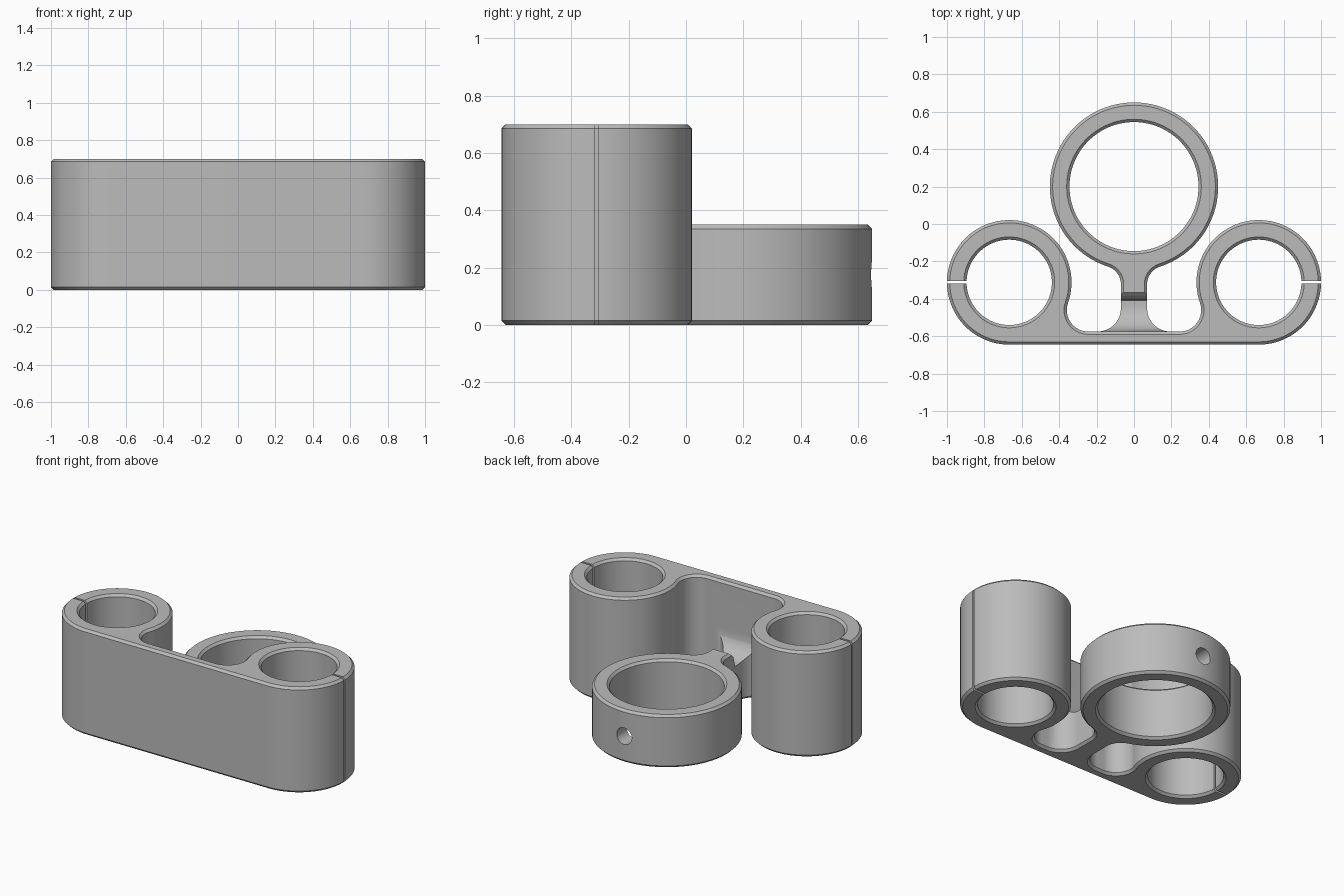
import bpy, bmesh
from math import sin, cos, pi, radians, atan2, sqrt, degrees
from mathutils import Matrix, Vector

if "Cube" in bpy.data.objects:
    bpy.data.objects.remove(bpy.data.objects["Cube"])

grey = bpy.data.materials.new("plain grey")
grey.use_nodes = True
grey.diffuse_color = (0.5, 0.5, 0.5, 1)
grey.node_tree.nodes["Principled BSDF"].inputs["Base Color"].default_value = (0.5, 0.5, 0.5, 1)

TALL, LOW = 0.70, 0.35            # heights of the clamps and the large ring
C = 0.015                         # chamfer
CX, CY, CR = 0.667, -0.312, 0.333 # clamp centre and radius
RY, RR = 0.20, 0.45               # large ring centre and radius
WALL = -0.575                     # inner face of the plate
NECK = 0.07                       # half width of the neck


def arc(cx, cy, r, a0, a1):
    n = max(4, round(abs(a1 - a0) / 4))
    angles = [radians(a0 + (a1 - a0) * i / n) for i in range(n + 1)]
    return [(cx + r * cos(a), cy + r * sin(a)) for a in angles]


def circle(cx, cy, r):
    return arc(cx, cy, r, 0, 360)


def mirrored(half):
    return half + [(-x, y) for x, y in reversed(half)]


def clean(points):
    out = []
    for p in map(Vector, points):
        if not out or (p - out[-1]).length > 1e-5:
            out.append(p)
    if (out[0] - out[-1]).length < 1e-5:
        out.pop()
    return out


def offset(points, d):
    """Move a counter-clockwise outline outward by d."""
    out = []
    for i, p in enumerate(points):
        a = (p - points[i - 1]).normalized()
        b = (points[(i + 1) % len(points)] - p).normalized()
        na, nb = Vector((a.y, -a.x)), Vector((b.y, -b.x))
        out.append(p + (na + nb) * d / (1 + na.dot(nb)))
    return out


def loft(name, outline, sections, matrix=None):
    """Solid through offset copies of one outline at the given heights."""
    points = clean(outline)
    n = len(points)
    bm = bmesh.new()
    rings = [[bm.verts.new((p.x, p.y, z)) for p in offset(points, d)] for z, d in sections]
    for low, high in zip(rings, rings[1:]):
        for i in range(n):
            j = (i + 1) % n
            bm.faces.new((low[i], low[j], high[j], high[i]))
    bm.faces.new(rings[0][::-1])
    bm.faces.new(rings[-1])
    bmesh.ops.recalc_face_normals(bm, faces=bm.faces)
    if matrix:
        bm.transform(matrix.to_4x4())
    mesh = bpy.data.meshes.new(name)
    bm.to_mesh(mesh)
    bm.free()
    mesh.materials.append(grey)
    obj = bpy.data.objects.new(name, mesh)
    bpy.context.collection.objects.link(obj)
    return obj


def chamfered(name, outline, h):
    return loft(name, outline, [(0, -C), (C, 0), (h - C, 0), (h, -C)])


def bore(cx, cy, r, h):
    e = 0.01
    return loft("bore_cutter", circle(cx, cy, r),
                [(-e, C + e), (C, 0), (h - C, 0), (h + e, C + e)])


def combine(obj, other, operation):
    mod = obj.modifiers.new(operation.lower(), "BOOLEAN")
    mod.operation, mod.object, mod.solver = operation, other, "EXACT"
    bpy.ops.object.select_all(action="DESELECT")
    bpy.context.view_layer.objects.active = obj
    obj.select_set(True)
    bpy.ops.object.modifier_apply(modifier=mod.name)
    bpy.data.objects.remove(other)


# Tall plate with a round clamp at each end, blended by fillets
f = 0.115
fy = WALL + f
fx = CX - sqrt((CR + f) ** 2 - (fy - CY) ** 2)
turn = degrees(atan2(CY - fy, CX - fx))
body = chamfered("clamp_bracket", mirrored(
    arc(CX, CY, CR, -90, 180 + turn) + arc(fx, fy, f, turn, -90)), TALL)

# Low ring with the start of its neck
g = 0.10
gx = NECK + g
gy = RY - sqrt((RR + g) ** 2 - gx ** 2)
lean = degrees(atan2(gy - RY, gx))
ring = chamfered("large_ring", mirrored(
    [(NECK, -0.38)] + arc(gx, gy, g, 180, 180 + lean) + arc(0, RY, RR, lean, 90)), LOW)

# Neck web flaring into the plate, with a dip and a curved rise on top
w = 0.125
web = loft("neck_web", mirrored(
    [(NECK + w, -0.61)] + arc(NECK + w, WALL + w, w, 270, 180) + [(NECK, -0.33)]),
    [(0, -C), (C, 0), (0.5, 0)])
side = [(-0.65, -0.1), (-0.3, -0.1), (-0.3, 0.335), (-0.38, 0.335), (-0.395, 0.32),
        (-0.405, 0.29), (-0.41, 0.25)]
side += arc(-0.43, 0.395, 0.145, 270, 180) + [(-0.65, 0.395)]
profile = loft("web_profile", side, [(-0.4, 0), (0.4, 0)],
               Matrix(((0, 0, 1), (1, 0, 0), (0, 1, 0))))
combine(web, profile, "INTERSECT")

combine(body, web, "UNION")
combine(body, ring, "UNION")

# Bores, and the slit in the outer side of each clamp
combine(body, bore(0, RY, 0.345, LOW), "DIFFERENCE")
for s in (-1, 1):
    combine(body, bore(s * CX, CY, 0.228, TALL), "DIFFERENCE")
    x0, x1 = sorted((s * 0.8, s * 1.1))
    slit = [(x0, CY - 0.007), (x1, CY - 0.007), (x1, CY + 0.007), (x0, CY + 0.007)]
    combine(body, loft("slit_cutter", slit, [(-0.1, 0), (TALL + 0.1, 0)]), "DIFFERENCE")

# Screw hole through the back of the large ring
hole = loft("hole_cutter", circle(LOW / 2, 0, 0.055), [(0.45, 0), (0.75, 0)],
            Matrix(((0, 1, 0), (0, 0, 1), (1, 0, 0))))
combine(body, hole, "DIFFERENCE")

bpy.context.view_layer.objects.active = body
body.select_set(True)
bpy.ops.object.shade_smooth_by_angle(angle=radians(30))
